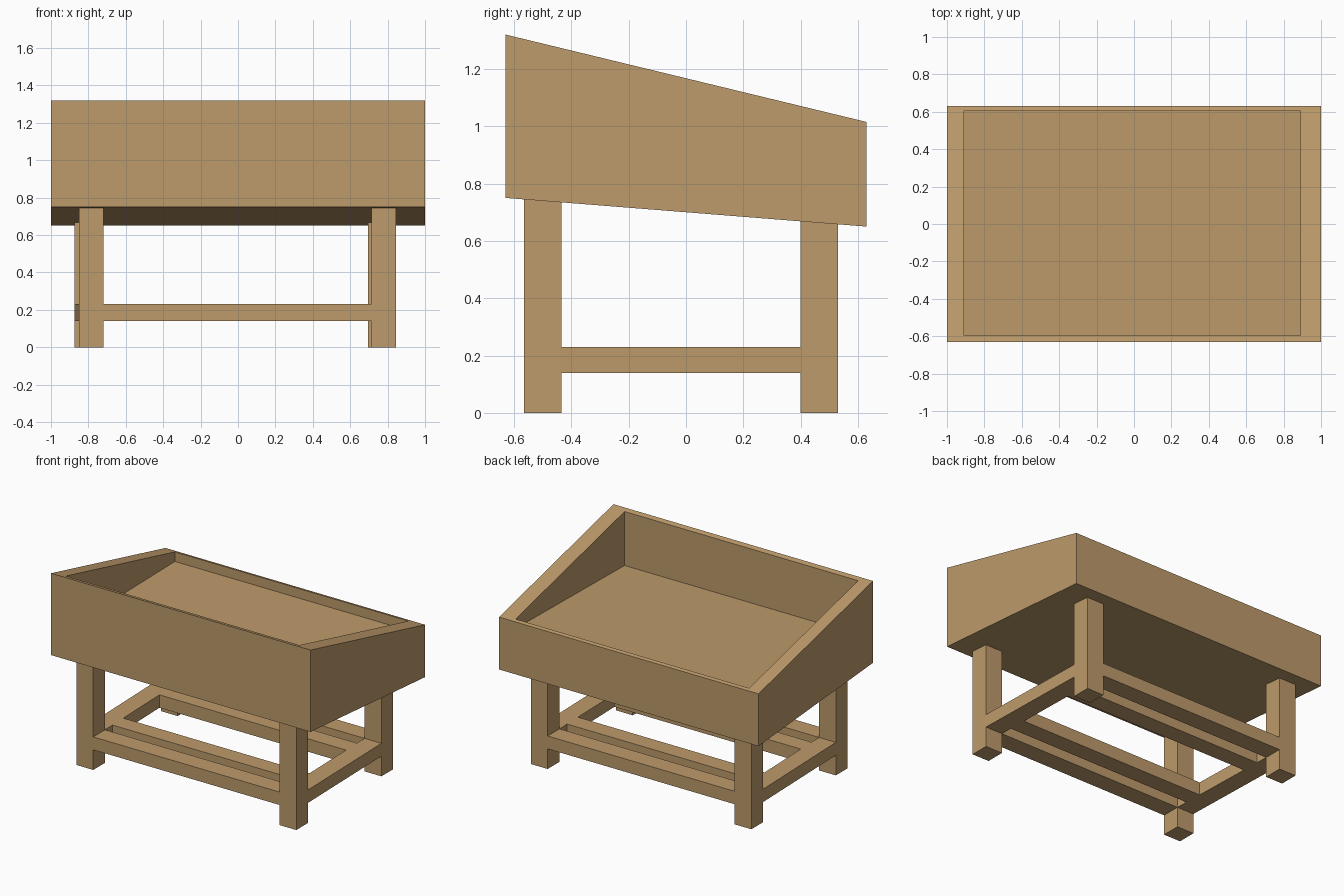
import bpy, bmesh

if "Cube" in bpy.data.objects:
    bpy.data.objects.remove(bpy.data.objects["Cube"])

wood = bpy.data.materials.new("light wood")
wood.diffuse_color = (0.509, 0.325, 0.147, 1)
wood.use_nodes = True
wood.node_tree.nodes["Principled BSDF"].inputs["Base Color"].default_value = wood.diffuse_color


def stack(name, rings):
    """Solid made by joining a series of four-point rings, capped at both ends."""
    bm = bmesh.new()
    loops = [[bm.verts.new(p) for p in ring] for ring in rings]
    bm.faces.new(loops[0])
    bm.faces.new(loops[-1])
    for a, b in zip(loops, loops[1:]):
        for i in range(4):
            j = (i + 1) % 4
            bm.faces.new((a[i], a[j], b[j], b[i]))
    bmesh.ops.recalc_face_normals(bm, faces=bm.faces)
    mesh = bpy.data.meshes.new(name)
    bm.to_mesh(mesh)
    bm.free()
    mesh.materials.append(wood)
    ob = bpy.data.objects.new(name, mesh)
    bpy.context.collection.objects.link(ob)
    return ob


def ring(corners, height):
    """Lift plan corners to a height that may slope along y."""
    return [(x, y, height(y)) for x, y in corners]


def rect(x0, x1, y0, y1):
    return [(x0, y0), (x1, y0), (x1, y1), (x0, y1)]


def slope(z_front, z_back, half=0.63):
    return lambda y: z_front + (z_back - z_front) * (y + half) / (2 * half)


# Sloped tray: outer walls, rim, inner walls and recessed floor
underside = slope(0.75, 0.65)
rim = slope(1.32, 1.015)
floor = slope(0.935, 0.955)
outer = rect(-1, 1, -0.63, 0.63)
inner = rect(-0.91, 0.89, -0.595, 0.605)
stack("tray", [ring(outer, underside), ring(outer, rim),
               ring(inner, rim), ring(inner, floor)])

# Legs: the back pair sits slightly further left than the front pair
W = 0.13
legs = {"front_left_leg": (-0.85, -0.565), "front_right_leg": (0.715, -0.565),
        "back_left_leg": (-0.875, 0.40), "back_right_leg": (0.695, 0.40)}
for name, (x, y) in legs.items():
    plan = rect(x, x + W, y, y + W)
    stack(name, [ring(plan, lambda y: 0.0),
                 ring(plan, lambda y: underside(y) + 0.01)])


def rail(name, plan):
    stack(name, [ring(plan, lambda y: 0.14), ring(plan, lambda y: 0.23)])


# Side rails, slightly skewed between the offset legs
for side, xf, xb in (("left", -0.85, -0.875), ("right", 0.715, 0.695)):
    rail(side + "_rail", [(xf, -0.435), (xf + W, -0.435),
                          (xb + W, 0.40), (xb, 0.40)])

# Long rails between the legs, and a second pair just inside them
rail("front_rail", rect(-0.72, 0.715, -0.565, -0.435))
rail("back_rail", rect(-0.745, 0.695, 0.40, 0.53))
rail("front_inner_rail", rect(-0.73, 0.715, -0.35, -0.226))
rail("back_inner_rail", rect(-0.745, 0.705, 0.19, 0.314))
